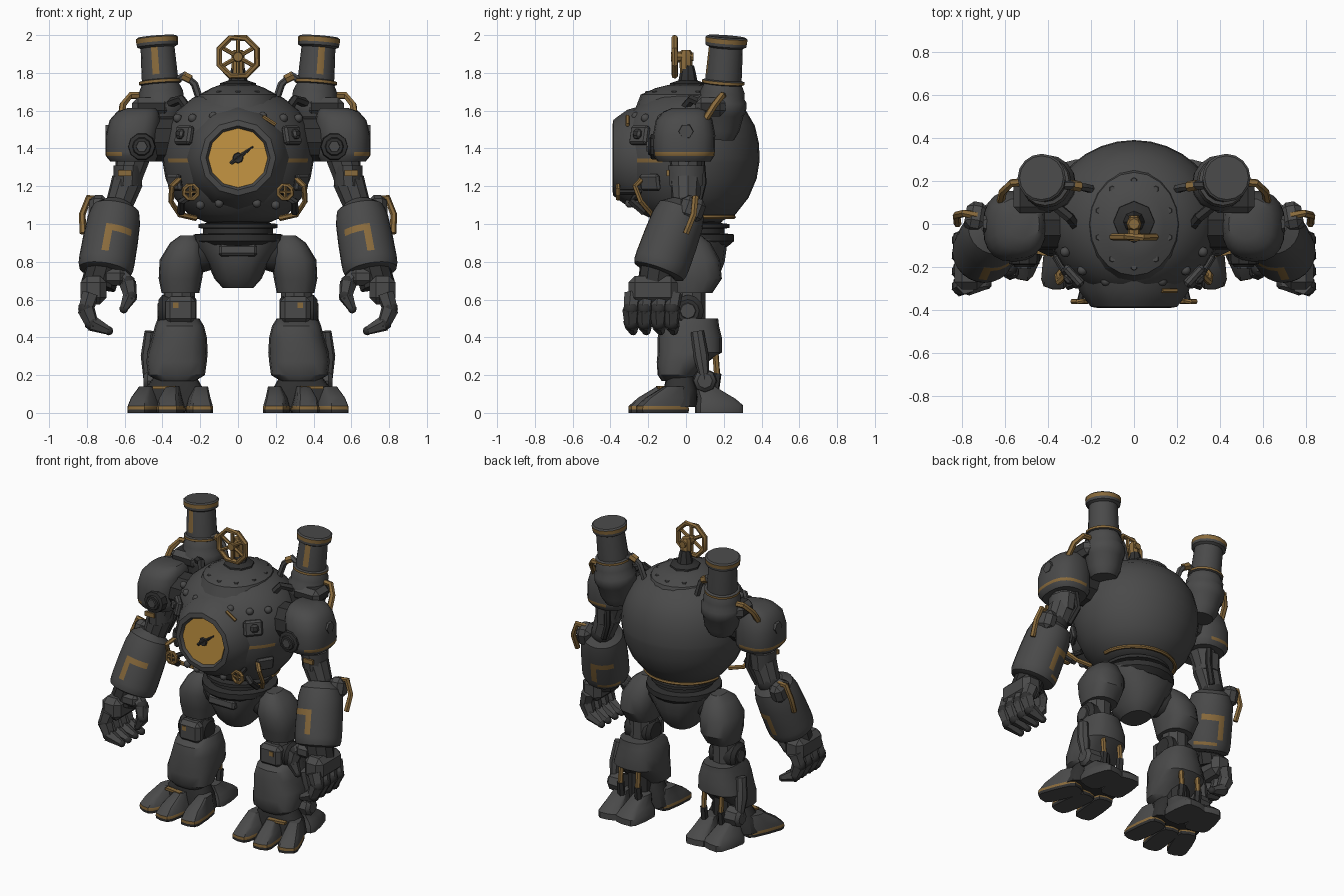
import bpy
import bmesh
from math import cos, sin, pi, radians, copysign
from mathutils import Vector, Matrix

if "Cube" in bpy.data.objects:
    bpy.data.objects.remove(bpy.data.objects["Cube"])


def material(name, r, g, b):
    m = bpy.data.materials.new(name)
    m.use_nodes = True
    m.diffuse_color = (r, g, b, 1)
    m.node_tree.nodes["Principled BSDF"].inputs["Base Color"].default_value = (r, g, b, 1)
    return m


MATERIALS = [material("iron grey", .068, .068, .068), material("dark joint grey", .03, .03, .03),
             material("aged bronze", .25, .145, .045), material("gauge gold", .56, .3, .055)]
GREY, DARK, BRONZE, GOLD = range(len(MATERIALS))
X, Y, Z = Vector((1, 0, 0)), Vector((0, 1, 0)), Vector((0, 0, 1))
built = []


class Part:
    """One named object; with pair=True it is built on the left and mirrored to the right."""

    def __init__(self, name, pair=False):
        self.name, self.pair, self.bm = name, pair, bmesh.new()

    def skin(self, rings, mat=GREY, rule=None, closed=False):
        rows = [[self.bm.verts.new(p) for p in ring] for ring in rings]
        n = len(rows[0])
        spans = list(zip(rows, rows[1:])) + ([(rows[-1], rows[0])] if closed else [])
        for i, (a, b) in enumerate(spans):
            for j in range(n):
                k = (j + 1) % n
                face = self.bm.faces.new((a[j], a[k], b[k], b[j]))
                face.material_index = rule(i, j) if rule else mat
        if not closed:
            for row in (rows[0], rows[-1]):
                self.bm.faces.new(row).material_index = mat
        return self

    def loft(self, rings, mat=GREY, n=16, power=2, turn=0, rule=None):
        """Stacked level ovals: x, y, z, x radius, y radius."""
        def oval(x, y, z, rx, ry):
            pts = []
            for j in range(n):
                c, s = cos(2 * pi * j / n), sin(2 * pi * j / n)
                p = Vector((rx * copysign(abs(c) ** (2 / power), c),
                            ry * copysign(abs(s) ** (2 / power), s), 0))
                pts.append(Matrix.Rotation(radians(turn), 3, "Z") @ p + Vector((x, y, z)))
            return pts
        return self.skin([oval(*r) for r in rings], mat, rule)

    def lathe(self, origin, axis, profile, mat=GREY, n=12, rule=None):
        """Profile of (distance along axis, radius)."""
        axis = Vector(axis).normalized()
        u = Y if abs(axis.y) < .9 else X
        u = (u - axis * u.dot(axis)).normalized()
        v = axis.cross(u)
        rings = [[Vector(origin) + axis * t + (u * cos(a) + v * sin(a)) * r
                  for a in (2 * pi * j / n for j in range(n))] for t, r in profile]
        return self.skin(rings, mat, rule)

    def tube(self, points, radius, mat=GREY, n=6, closed=False):
        pts = [Vector(p) for p in points]
        radii = radius if isinstance(radius, (list, tuple)) else [radius] * len(pts)
        rings, u = [], None
        for i, p in enumerate(pts):
            after = pts[(i + 1) % len(pts)] if closed else pts[min(i + 1, len(pts) - 1)]
            before = pts[i - 1] if closed or i else p
            t = (after - before).normalized()
            u = t.orthogonal() if u is None else u - t * u.dot(t)
            u.normalize()
            v = t.cross(u)
            rings.append([p + (u * cos(a) + v * sin(a)) * radii[i]
                          for a in (2 * pi * j / n for j in range(n))])
        return self.skin(rings, mat, closed=closed)

    def limb(self, points, radii, mat=GREY, n=8):
        """Tapered segments with dark ball joints between them."""
        for i in range(len(points) - 1):
            self.tube(points[i:i + 2], (radii[i], radii[i + 1] * .85), mat, n)
            self.ball(points[i + 1], radii[i + 1] * .9, DARK)
        return self

    def ball(self, centre, radius, mat=GREY):
        made = bmesh.ops.create_icosphere(self.bm, subdivisions=2, radius=radius,
                                          matrix=Matrix.Translation(centre))
        for f in {f for v in made["verts"] for f in v.link_faces}:
            f.material_index = mat
        return self

    def box(self, centre, size, mat=GREY, turn=0, tilt=0, bevel=.012):
        m = (Matrix.Translation(centre) @ Matrix.Rotation(radians(turn), 4, "Z")
             @ Matrix.Rotation(radians(tilt), 4, "X") @ Matrix.Diagonal((*size, 1)))
        verts = bmesh.ops.create_cube(self.bm, size=1, matrix=m)["verts"]
        for f in {f for v in verts for f in v.link_faces}:
            f.material_index = mat
        if bevel:
            edges = list({e for v in verts for e in v.link_edges})
            bmesh.ops.bevel(self.bm, geom=edges, offset=bevel, segments=1, affect="EDGES")
        return self

    def wheel(self, centre, radius, thick, spokes, n=8):
        c = Vector(centre)
        spot = lambda a: c + Vector((sin(a), 0, cos(a))) * radius
        self.tube([spot(2 * pi * (k + .5) / n) for k in range(n)], thick, BRONZE, closed=True)
        for k in range(spokes):
            self.tube([c, spot(2 * pi * k / spokes) * .97 + c * .03], thick * .7, BRONZE)
        return self

    def done(self):
        for side in (("left_", "right_") if self.pair else ("",)):
            if side == "right_":
                self.bm.transform(Matrix.Diagonal((-1, 1, 1, 1)))
            bmesh.ops.recalc_face_normals(self.bm, faces=self.bm.faces)
            mesh = bpy.data.meshes.new(side + self.name)
            self.bm.to_mesh(mesh)
            for m in MATERIALS:
                mesh.materials.append(m)
            obj = bpy.data.objects.new(side + self.name, mesh)
            bpy.context.collection.objects.link(obj)
            built.append(obj)
        self.bm.free()


# Round boiler torso with a bronze stripe either side of the gauge
outline = [(1.01, .17), (1.05, .26), (1.14, .335), (1.24, .38), (1.325, .395), (1.347, .397),
           (1.43, .392), (1.52, .37), (1.6, .32), (1.67, .235), (1.71, .1)]
Part("torso").loft([(0, .017, z, r * 1.01, r * .94) for z, r in outline], n=32,
                   rule=lambda i, j: BRONZE if i == 4 and j in (18, 19, 20, 27, 28, 29) else GREY).done()
rim = [(.25 * cos(a), .017 + .235 * sin(a), 1.037) for a in (pi * k / 16 for k in range(17))]
Part("torso_lower_trim").tube(rim, .012, BRONZE).done()
Part("torso_upper_trim").tube([(.13, -.31, 1.57), (.2, -.31, 1.525)], .011, BRONZE).done()
collar = Part("torso_collar")
collar.loft([(0, 0, 1.62, .235, .265), (0, 0, 1.685, .205, .24), (0, 0, 1.72, .14, .16), (0, 0, 1.735, .1, .1)], n=20)
for k in range(10):
    a = 2 * pi * (k + .5) / 10
    collar.lathe((.17 * cos(a), .2 * sin(a), 1.69), Z, [(0, .018), (.014, .014)], n=6)
collar.done()

# Front gauge, its face set back inside the bezel
Part("gauge_bezel").lathe((0, -.24, 1.35), -Y, [(0, .275), (.07, .255), (.12, .22), (.145, .2), (.15, .17), (.128, .156)]).done()
Part("gauge_face").lathe((0, -.365, 1.35), -Y, [(0, .158), (.008, .157)], GOLD).done()
Part("gauge_needle").tube([(-.04, -.374, 1.32), (0, -.376, 1.35), (.08, -.374, 1.41)], (.01, .014, .004), DARK).lathe(
    (0, -.37, 1.35), -Y, [(0, .03), (.015, .025)], DARK, n=8).done()

# Valve on top
valve = Part("top_valve").lathe((0, .01, 1.71), Z, [(0, .1), (.035, .095), (.05, .05), (.1, .04), (.13, .032)], DARK, n=8)
valve.lathe((0, 0, 1.8), Z, [(0, .032), (.1, .036), (.12, .025)], BRONZE, n=8)
valve.lathe((0, .04, 1.885), -Y, [(0, .022), (.09, .03), (.12, .025)], BRONZE, n=8)
valve.wheel((0, -.06, 1.885), .108, .017, 6).done()

# Torso fittings: side covers, small valves, pipes, rivets
fit = Part("torso_fittings", pair=True)
fit.box((.285, -.245, 1.47), (.12, .04, .1), turn=48, tilt=-12).box((.3, -.252, 1.475), (.05, .05, .05), DARK, turn=48, tilt=-12)
fit.box((.335, -.19, 1.22), (.12, .03, .09), turn=58, tilt=12)
fit.tube([(.22, -.24, 1.17), (.25, -.36, 1.17)], .016, DARK).wheel((.25, -.36, 1.17), .038, .012, 4)
fit.tube([(.31, -.23, 1.24), (.35, -.27, 1.2), (.355, -.24, 1.12), (.31, -.18, 1.05), (.22, -.15, 1.03)], .015, BRONZE)
fit.tube([(.26, -.27, 1.14), (.3, -.29, 1.12), (.3, -.22, 1.06)], .02, DARK)
for x, y, z in ((.13, -.265, 1.57), (.24, -.215, 1.56), (.1, -.3, 1.11), (.2, -.26, 1.1), (.32, -.13, 1.56)):
    fit.ball((x, y, z), .024)
fit.done()

# Chimney stacks on saddles, and their pipes
stack = [(0, .08), (.05, .105), (.13, .12), (.15, .132), (.2, .132), (.22, .118), (.25, .118), (.29, .1), (.295, .112),
         (.31, .112), (.315, .096), (.34, .096), (.485, .09), (.495, .108), (.512, .11), (.537, .112), (.545, .102)]
Part("chimney_stack", pair=True).lathe((.39, .175, 1.45), (.04, .04, .54), stack, n=16, rule=lambda i, j:
    BRONZE if i in (8, 14) or (i == 11 and j == 8) else GREY).box((.46, .13, 1.62), (.2, .16, .1), DARK, bevel=.03).done()
pipes = Part("stack_pipes", pair=True)
pipes.tube([(.46, .2, 1.68), (.57, .19, 1.68), (.61, .15, 1.63), (.62, .1, 1.55)], .019, BRONZE)
pipes.tube([(.36, .18, 1.74), (.28, .18, 1.79), (.23, .17, 1.74), (.19, .16, 1.62)], .02)
pipes.tube([(.29, .18, 1.785), (.25, .175, 1.765)], .025, BRONZE)
pipes.tube([(.36, .08, 1.64), (.3, .03, 1.66), (.26, -.02, 1.6)], .025, DARK).done()

# Shoulders
sh = Part("shoulder", pair=True)
sh.loft([(.555, -.01, 1.33, .12, .14), (.56, -.01, 1.36, .14, .16), (.56, -.01, 1.38, .142, .163),
         (.56, -.01, 1.47, .14, .165), (.545, -.01, 1.55, .135, .15), (.53, 0, 1.595, .11, .12), (.51, 0, 1.615, .07, .07)],
        n=20, power=2.5, rule=lambda i, j: BRONZE if i == 1 and (j < 6 or j > 15) else GREY)
sh.lathe((.51, -.14, 1.41), -Y, [(0, .075), (.045, .07), (.05, .05), (.06, .045)], DARK, n=10)
sh.lathe((.51, -.18, 1.41), -Y, [(0, .035), (.03, .03)], n=6)
sh.lathe((.66, 0, 1.49), X, [(0, .045), (.042, .038)], n=6)
sh.tube([(.33, 0, 1.45), (.5, 0, 1.45)], .12, DARK, n=10).done()

# Arms
arm = Part("upper_arm", pair=True).limb([(.55, 0, 1.38), (.585, 0, 1.23), (.63, 0, 1.1)], (.095, .085, .085), n=10)
arm.loft([(.585, 0, 1.2, .075, .09), (.58, 0, 1.31, .08, .1)], n=10).box((.6, -.095, 1.27), (.07, .015, .03), BRONZE, bevel=0)
arm.tube([(.54, .08, 1.34), (.53, .09, 1.22), (.58, .06, 1.1)], .02, DARK).done()


def forearm_colour(i, j):
    front = (i == 3 and 11 <= j <= 14) or (i == 4 and j == 11)
    back = (i == 3 and j >= 20) or (i == 4 and j == 23) or (i == 6 and 19 <= j <= 22)
    return BRONZE if front or back else GREY


barrel = [(0, .07), (.04, .125), (.1, .14), (.175, .144), (.212, .146), (.33, .148), (.35, .147), (.37, .146), (.395, .138), (.405, .11)]
fore = Part("forearm", pair=True).lathe((.64, -.01, 1.115), (.065, -.135, -.37), barrel, n=24, rule=forearm_colour)
fore.box((.735, .03, 1.08), (.1, .13, .13), turn=10, tilt=-20, bevel=.03)
fore.tube([(.73, .04, 1.13), (.79, .05, 1.14), (.825, .04, 1.05), (.82, 0, .95)], .018, BRONZE).done()
hand = Part("hand", pair=True).tube([(.71, -.15, .77), (.74, -.165, .67)], .095, DARK, n=10)
hand.box((.765, -.175, .65), (.14, .26, .15), bevel=.035).box((.66, -.19, .72), (.12, .12, .09), bevel=.025)
for y in (-.28, -.21, -.135, -.065):
    hand.limb([(.78, y, .63), (.805, y - .01, .55), (.775, y - .01, .475), (.685, y, .435)], (.048, .048, .044, .027), n=6)
hand.limb([(.63, -.19, .73), (.585, -.205, .69), (.57, -.22, .62), (.605, -.22, .55)], (.045, .048, .042, .026), n=6).done()

# Waist and pelvis
Part("waist").lathe((0, .02, .88), Z, [(0, .2), (.03, .235), (.065, .235), (.07, .185), (.095, .185), (.1, .21),
                                      (.12, .21), (.125, .165), (.17, .2)], DARK, n=20).done()
Part("pelvis").loft([(0, .02, .66, .08, .1), (0, .02, .71, .125, .15), (0, .02, .8, .165, .185), (0, .02, .87, .215, .195),
                     (0, .02, .92, .235, .2)], power=2.4).box((0, -.165, .86), (.2, .05, .06), tilt=-8).done()

# Legs
Part("thigh", pair=True).ball((.2, .02, .84), .1, DARK).loft(
    [(.265, .02, .94, .04, .06), (.275, .02, .9, .085, .11), (.295, .03, .81, .12, .15), (.305, .045, .71, .115, .145),
     (.305, .03, .635, .1, .11)], power=2.5).done()
knee = Part("knee", pair=True).lathe((.22, .01, .54), X, [(0, .06), (.02, .085), (.18, .085), (.2, .06)], DARK)
knee.tube([(.31, .02, .66), (.315, .02, .44)], .085, n=10).box((.305, -.07, .545), (.16, .08, .14), bevel=.025)
knee.box((.33, -.108, .57), (.03, .012, .03), BRONZE, bevel=0).lathe((.41, .01, .54), X, [(0, .05), (.015, .04)], n=8).done()
shin = Part("shin", pair=True).loft(
    [(.315, .05, .5, .11, .12), (.31, .02, .46, .13, .155), (.31, .02, .4, .145, .17), (.32, .02, .32, .16, .17),
     (.325, -.02, .27, .16, .135), (.325, -.05, .2, .15, .1), (.325, -.05, .17, .1, .08)], power=2.6)
shin.tube([(.32, .03, .32), (.32, .03, .06)], .08, DARK, n=10)
shin.tube([(.46, .06, .43), (.475, .08, .3), (.475, .1, .17)], (.035, .04, .025), n=8)
shin.lathe((.4, .1, .17), X, [(0, .065), (.08, .06), (.1, .04)], n=8)
for x in (.25, .38):
    shin.tube([(x, .155, .33), (x, .165, .2)], .017, BRONZE).tube([(x, .165, .21), (x, .15, .1)], .024, DARK)
shin.done()

# Splayed feet with three toes and a two-part heel
foot = Part("foot", pair=True).loft([(.34, -.03, .03, .18, .09), (.34, -.03, .12, .16, .09), (.33, -.03, .21, .1, .07)], DARK, power=3)
for x, y, turn in ((.205, -.14, -6), (.355, -.165, 8), (.49, -.125, 22)):
    foot.loft([(x, y, 0, .066, .14), (x, y, .018, .068, .142), (x, y, .036, .066, .14), (x, y + .02, .08, .055, .11),
               (x - .01, y + .06, .14, .035, .05)], n=12, power=4, turn=turn,
              rule=lambda i, j: (DARK, BRONZE, GREY, GREY)[i])
    foot.box((x, y + .03, .105), (.05, .06, .05), DARK, turn=turn)
foot.box((.39, -.135, .135), (.12, .03, .016), BRONZE, turn=8, bevel=0)
for x, turn in ((.26, -6), (.41, 14)):
    foot.loft([(x, .175, 0, .085, .125), (x, .175, .04, .085, .125), (x, .16, .075, .065, .1), (x, .1, .14, .045, .05)],
              n=12, power=4, turn=turn)
foot.done()

# Smooth shading with sharp edges kept
for obj in bpy.context.selected_objects:
    obj.select_set(False)
for obj in built:
    obj.select_set(True)
bpy.context.view_layer.objects.active = built[0]
bpy.ops.object.shade_smooth_by_angle(angle=radians(35))
